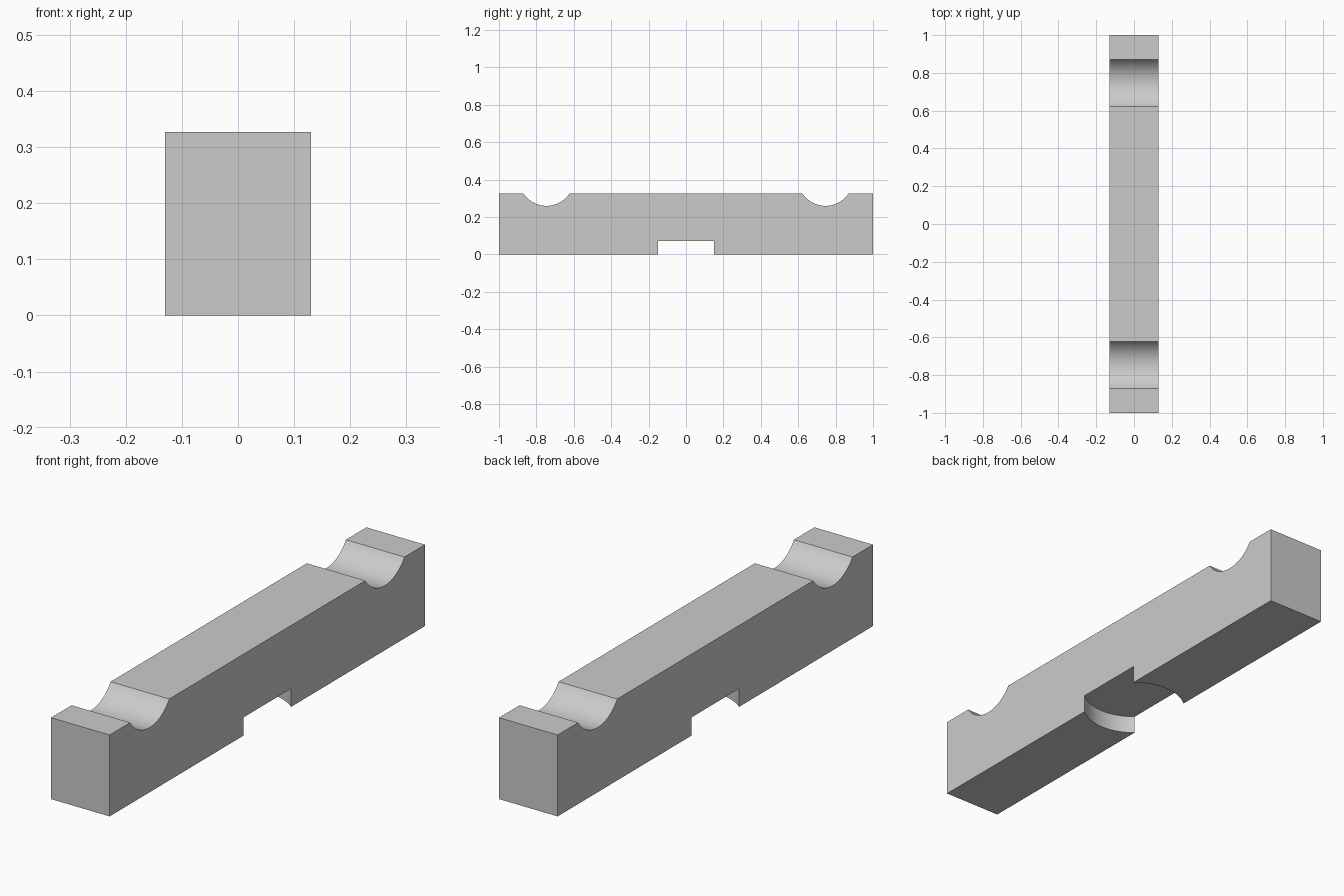
import bpy
import math

WIDTH, LENGTH, HEIGHT = 0.26, 2.0, 0.327
RECESS_DEPTH, RECESS_RADIUS = 0.073, 0.199
GROOVE_Y, GROOVE_RADIUS, GROOVE_FLOOR = 0.746, 0.148, 0.26

default_cube = bpy.data.objects.get("Cube")
if default_cube:
    bpy.data.objects.remove(default_cube, do_unlink=True)

# Single grey material
grey = bpy.data.materials.new("plain grey")
grey.use_nodes = True
colour = (0.6, 0.6, 0.6, 1.0)
grey.diffuse_color = colour
grey.node_tree.nodes["Principled BSDF"].inputs["Base Color"].default_value = colour

# Solid bar
bpy.ops.mesh.primitive_cube_add(size=1, location=(0, 0, HEIGHT / 2))
bar = bpy.context.object
bar.name = "support_bar"
bar.scale = (WIDTH, LENGTH, HEIGHT)
bpy.ops.object.transform_apply(location=True, rotation=False, scale=True)
bar.data.materials.append(grey)


def cut_cylinder(name, radius, depth, location, rotation=(0, 0, 0)):
    """Subtract a cylinder from the bar."""
    bpy.ops.mesh.primitive_cylinder_add(
        vertices=96, radius=radius, depth=depth, location=location, rotation=rotation)
    cutter = bpy.context.object
    cutter.name = name
    cutter.hide_render = True
    cutter.data.materials.append(grey)
    bpy.ops.object.select_all(action="DESELECT")
    bar.select_set(True)
    bpy.context.view_layer.objects.active = bar
    cut = bar.modifiers.new(name, "BOOLEAN")
    cut.operation = "DIFFERENCE"
    cut.solver = "EXACT"
    cut.object = cutter
    bpy.ops.object.modifier_apply(modifier=cut.name)
    bpy.data.objects.remove(cutter, do_unlink=True)


# Rounded grooves across the top, near both ends
for side, name in ((-1, "front_groove"), (1, "back_groove")):
    cut_cylinder(name, GROOVE_RADIUS, WIDTH * 2,
                 (0, side * GROOVE_Y, GROOVE_FLOOR + GROOVE_RADIUS),
                 (0, math.pi / 2, 0))

# Round recess under the middle
cut_cylinder("bottom_recess", RECESS_RADIUS, RECESS_DEPTH * 2, (0, 0, 0))

# Smooth the curved walls, keep edges crisp
bpy.ops.object.shade_smooth_by_angle(angle=math.radians(30))
